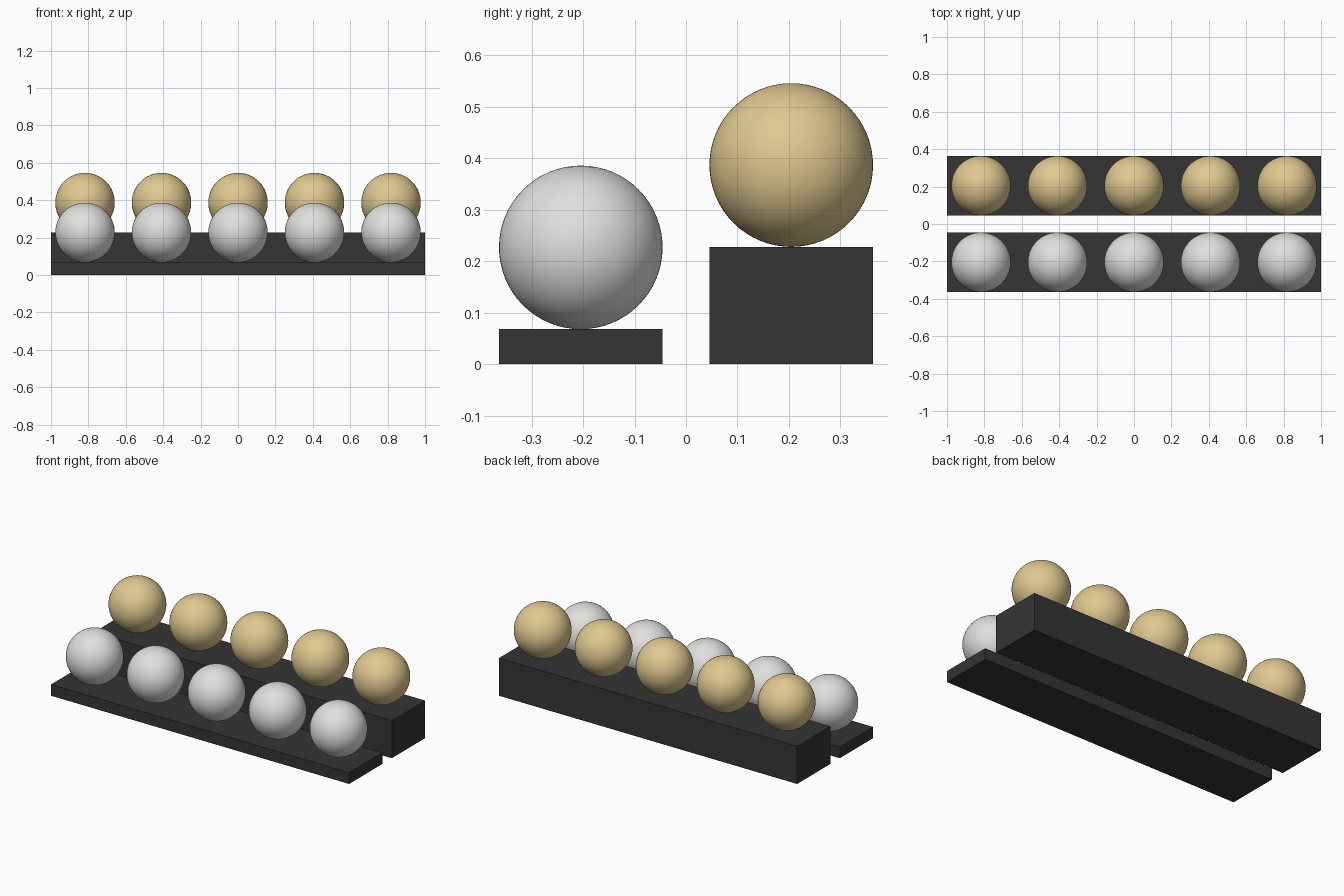
import bpy

if "Cube" in bpy.data.objects:
    bpy.data.objects.remove(bpy.data.objects["Cube"])

RADIUS = 0.159
SPACING = 0.409
ROW_Y = 0.2045


def material(name, color):
    m = bpy.data.materials.new(name)
    m.diffuse_color = (*color, 1)
    m.use_nodes = True
    m.node_tree.nodes["Principled BSDF"].inputs["Base Color"].default_value = m.diffuse_color
    return m


charcoal = material("charcoal", (0.035, 0.035, 0.035))
silver = material("silver_white", (0.74, 0.74, 0.73))
gold = material("pale_gold", (0.74, 0.58, 0.28))


def row(label, y, height, ball_mat):
    # long rectangular plinth
    bpy.ops.mesh.primitive_cube_add(size=1, location=(0, y, height / 2))
    base = bpy.context.object
    base.name = label + "_plinth"
    base.scale = (2, 2 * RADIUS, height)
    base.data.materials.append(charcoal)
    # five balls resting on top
    for i in range(5):
        bpy.ops.mesh.primitive_uv_sphere_add(
            segments=64, ring_count=32, radius=RADIUS,
            location=((i - 2) * SPACING, y, height + RADIUS))
        ball = bpy.context.object
        ball.name = f"{label}_ball_{i + 1}"
        ball.data.materials.append(ball_mat)
        bpy.ops.object.shade_smooth()


row("front", -ROW_Y, 0.068, silver)
row("back", ROW_Y, 0.228, gold)
